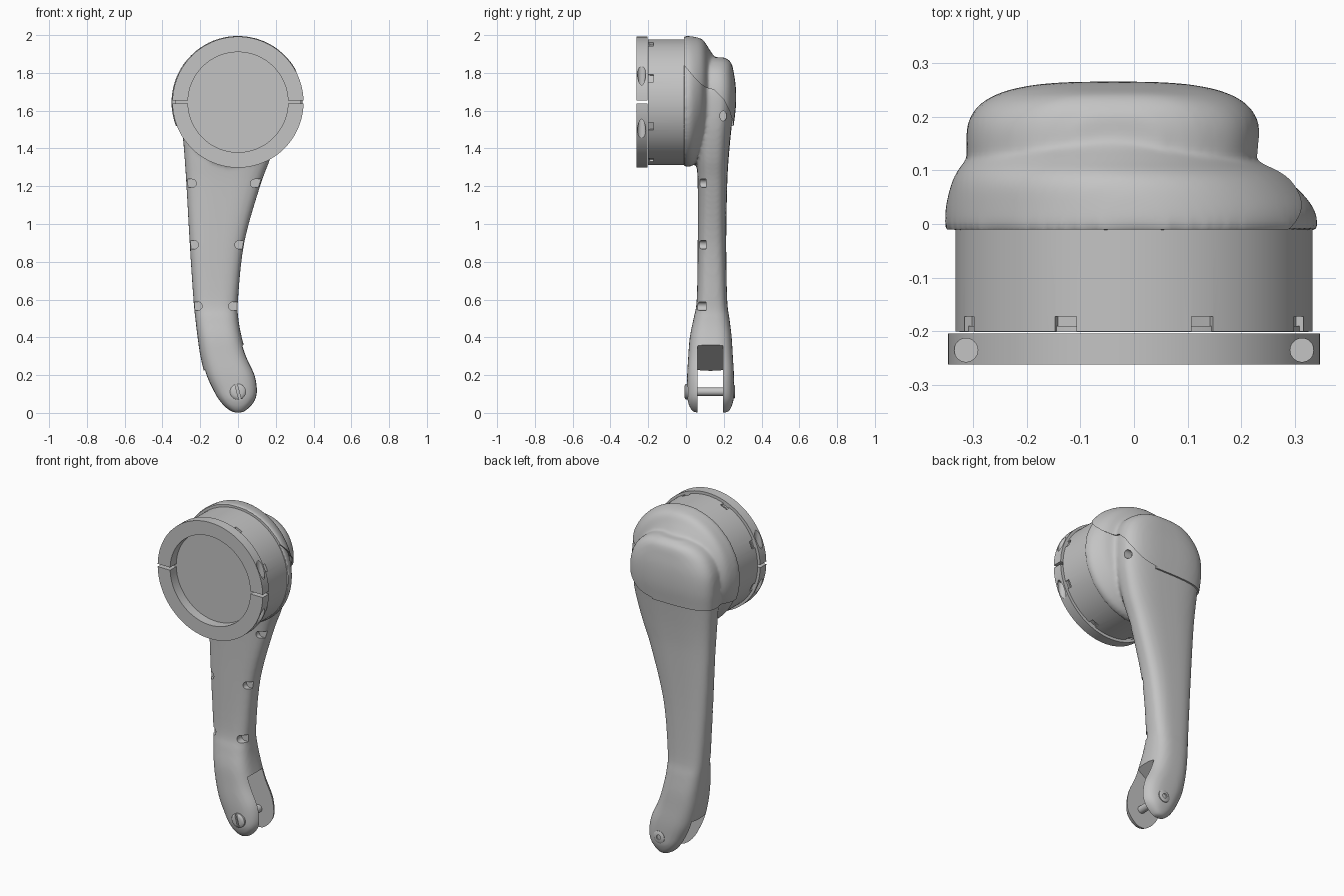
import bpy, bmesh
from math import sin, cos, pi, radians, copysign

if "Cube" in bpy.data.objects:
    bpy.data.objects.remove(bpy.data.objects["Cube"])

grey = bpy.data.materials.new("plain grey")
grey.use_nodes = True
grey.diffuse_color = (0.55, 0.55, 0.55, 1)
grey.node_tree.nodes["Principled BSDF"].inputs["Base Color"].default_value = grey.diffuse_color

HEAD_Z = 1.645
PIN_Z = 0.112


def solid(name, *lofts):
    """One object from closed lofts, each a list of equal-length rings."""
    bm = bmesh.new()
    for rings in lofts:
        rows = [[bm.verts.new(p) for p in ring] for ring in rings]
        n = len(rows[0])
        for a, b in zip(rows, rows[1:]):
            for i in range(n):
                j = (i + 1) % n
                bm.faces.new((a[i], a[j], b[j], b[i]))
        bm.faces.new(rows[0])
        bm.faces.new(rows[-1])
    bmesh.ops.recalc_face_normals(bm, faces=bm.faces)
    me = bpy.data.meshes.new(name)
    bm.to_mesh(me)
    bm.free()
    ob = bpy.data.objects.new(name, me)
    bpy.context.collection.objects.link(ob)
    return ob


def circle(y, r, cx=0, cz=HEAD_Z, n=96):
    return [(cx + r * cos(2 * pi * i / n), y, cz + r * sin(2 * pi * i / n)) for i in range(n)]


def prism_y(pts, y0, y1):
    return [[(x, y, z) for x, z in pts] for y in (y0, y1)]


def prism_x(pts, x0, x1):
    return [[(x, y, z) for y, z in pts] for x in (x0, x1)]


def boolean(ob, cutter, op="DIFFERENCE"):
    cutter.hide_render = True
    m = ob.modifiers.new("cut", "BOOLEAN")
    m.operation, m.solver, m.object = op, "EXACT", cutter


def finish(ob, angle=35):
    """Apply modifiers, drop cutters, set colour and shading."""
    cutters = [m.object for m in ob.modifiers if m.type == "BOOLEAN"]
    bpy.context.view_layer.update()
    graph = bpy.context.evaluated_depsgraph_get()
    me = bpy.data.meshes.new_from_object(ob.evaluated_get(graph))
    ob.modifiers.clear()
    ob.data = me
    for c in cutters:
        bpy.data.objects.remove(c)
    me.materials.clear()
    me.materials.append(grey)
    bpy.ops.object.select_all(action="DESELECT")
    ob.select_set(True)
    bpy.context.view_layer.objects.active = ob
    bpy.ops.object.shade_smooth_by_angle(angle=radians(angle))


def smooth_rows(rows, steps=5):
    """Spline through rows of numbers."""
    out = []
    for k in range(len(rows) - 1):
        p0, p1 = rows[max(k - 1, 0)], rows[k]
        p2, p3 = rows[k + 1], rows[min(k + 2, len(rows) - 1)]
        for s in range(steps):
            t = s / steps
            out.append([b + t * (c - a) / 2 + t * t * (a - 2.5 * b + 2 * c - d / 2)
                        + t ** 3 * (1.5 * (b - c) + (d - a) / 2)
                        for a, b, c, d in zip(p0, p1, p2, p3)])
    return out + [rows[-1]]


def section(z, x0, x1, y0, y1, n=48, power=3):
    """Rounded rectangular slice of the arm."""
    def bend(v):
        return copysign(abs(v) ** (2 / power), v)
    return [((x0 + x1) / 2 + (x1 - x0) / 2 * bend(cos(2 * pi * i / n)),
             (y0 + y1) / 2 + (y1 - y0) / 2 * bend(sin(2 * pi * i / n)), z) for i in range(n)]


# Arm slices: height, right, left, front, back
arm_rows = [
    (0.002, -.03, .03, .04, .225), (.03, -.072, .067, .02, .24), (.07, -.107, .097, .008, .252),
    (.12, -.137, .107, .006, .254), (.2, -.174, .095, .006, .254), (.3, -.199, .05, .012, .248),
    (.4, -.214, .02, .02, .242), (.5, -.226, .002, .04, .23), (.6, -.236, 0, .057, .218),
    (.9, -.256, .033, .062, .213), (1.2, -.273, .117, .062, .218), (1.35, -.283, .172, .055, .226),
    (1.5, -.295, .212, .05, .24), (1.62, -.303, .225, .05, .254), (1.72, -.295, .22, .05, .254),
    (1.8, -.255, .185, .05, .243), (1.85, -.19, .12, .06, .23), (1.872, -.11, .05, .08, .2)]
# Shell behind the drum: depth, radius, centre x, centre z
shell_rows = [(-.012, .342, 0, HEAD_Z), (.03, .338, -.003, HEAD_Z), (.08, .308, -.02, 1.662),
              (.11, .268, -.04, 1.66), (.14, .232, -.045, 1.652), (.18, .2, -.045, 1.65)]


def blended_body(name):
    ob = solid(name, [section(*r) for r in smooth_rows(arm_rows)],
               [circle(*r) for r in smooth_rows(shell_rows)])
    m = ob.modifiers.new("blend", "REMESH")
    m.mode, m.voxel_size = "VOXEL", 0.01
    m = ob.modifiers.new("soften", "SMOOTH")
    m.factor, m.iterations = 0.5, 8
    return ob


arm = blended_body("arm")

# Slanted fork slot at the foot
ux, uz = cos(radians(33)), sin(radians(33))
slot = [(-.07 + a * ux + b * uz, .295 + a * uz - b * ux)
        for a, b in ((-.4, 0), (.4, 0), (.4, .6), (-.4, .6))]
boolean(arm, solid("slot_cutter", prism_y(slot, .06, .195)))


def pocket(x, z, side, r=.022):
    """Round-ended notch, open toward side."""
    pts = [(x - side * r * sin(pi * i / 10), z + r * cos(pi * i / 10)) for i in range(11)]
    return pts + [(x + side * .1, z - r), (x + side * .1, z + r)]


# Fastener pockets along both front edges and one beside the head
pockets = []
for z, right, left in ((1.215, -.243, .088), (.89, -.232, .005), (.565, -.212, -.028)):
    pockets += [prism_y(pocket(right, z, -1), .0, .105), prism_y(pocket(left, z, 1), .0, .105)]
oval = [(.197 + .018 * cos(pi * i / 10), 1.572 + .026 * sin(pi * i / 10)) for i in range(20)]
pockets.append(prism_x(oval, .17, .4))
boolean(arm, solid("pocket_cutter", *pockets))
finish(arm)

# Raised cap over the upper head, with a curved seam on one side
cap = blended_body("head_cap")
m = cap.modifiers.new("raise", "DISPLACE")
m.strength, m.mid_level = 0.01, 0
keep = [(-.01, 1.52), (.5, 1.52), (.5, 2.2), (-.01, 2.2)]
boolean(cap, solid("cap_keep", prism_x(keep, -.6, .6)), "INTERSECT")
seam = [(-.1, 1.4), (-.1, 1.85), (-.01, 1.84), (.04, 1.78), (.08, 1.74), (.11, 1.72), (.15, 1.71),
        (.2, 1.66), (.23, 1.6), (.255, 1.52), (.27, 1.4)]
boolean(cap, solid("seam_cutter", prism_x(seam, .05, .7)))
finish(cap)

# Drum with rim notches
drum = solid("drum", [circle(-.2, .333), circle(.02, .333)])
notches = []
for k in range(8):
    c, s = cos(pi / 8 + k * pi / 4), sin(pi / 8 + k * pi / 4)
    pts = [(r * c - w * s, HEAD_Z + r * s + w * c)
           for r, w in ((.318, -.022), (.36, -.022), (.36, .022), (.318, .022))]
    notches.append(prism_y(pts, -.22, -.172))
boolean(drum, solid("notch_cutter", *notches))
finish(drum, 30)

# Two clamp halves with screw holes
for name, side in (("upper_clamp", 1), ("lower_clamp", -1)):
    outline = []
    for r, order in ((.347, 1), (.265, -1)):
        a0 = .008 / r
        outline += [(r * cos(a), HEAD_Z + side * r * sin(a))
                    for a in [a0 + (pi - 2 * a0) * i / 48 for i in range(49)][::order]]
    clamp = solid(name, prism_y(outline, -.262, -.204))
    holes = []
    for x in (-.313, .313):
        holes.append([[(x + .022 * cos(pi * i / 12), -.235 + .022 * sin(pi * i / 12),
                        HEAD_Z + side * h) for i in range(24)] for h in (.085, .3)])
    boolean(clamp, solid("hole_cutter", *holes))
    finish(clamp, 30)

# Spacer inside the thin joint between clamp and drum
finish(solid("joint_spacer", [circle(-.201, .325), circle(-.19, .325)]))


def turned(name, *profile):
    return solid(name, [circle(y, r, 0, PIN_Z, 32) for y, r in profile])


# Fork pin, slotted screw head and rear rivet
finish(turned("fork_pin", (.03, .022), (.23, .022)))
screw = turned("screw_head", (.03, .042), (.0, .042), (-.006, .036), (-.009, .025))
c, s = cos(radians(105)), sin(radians(105))
groove = [(a * c - b * s, PIN_Z + a * s + b * c)
          for a, b in ((-.1, -.006), (.1, -.006), (.1, .006), (-.1, .006))]
boolean(screw, solid("groove_cutter", prism_y(groove, -.05, .002)))
finish(screw)
rivet = turned("rear_rivet", (.23, .036), (.256, .036), (.26, .03))
boolean(rivet, solid("rivet_cutter", [circle(y, .014, 0, PIN_Z, 24) for y in (.248, .3)]))
finish(rivet)
